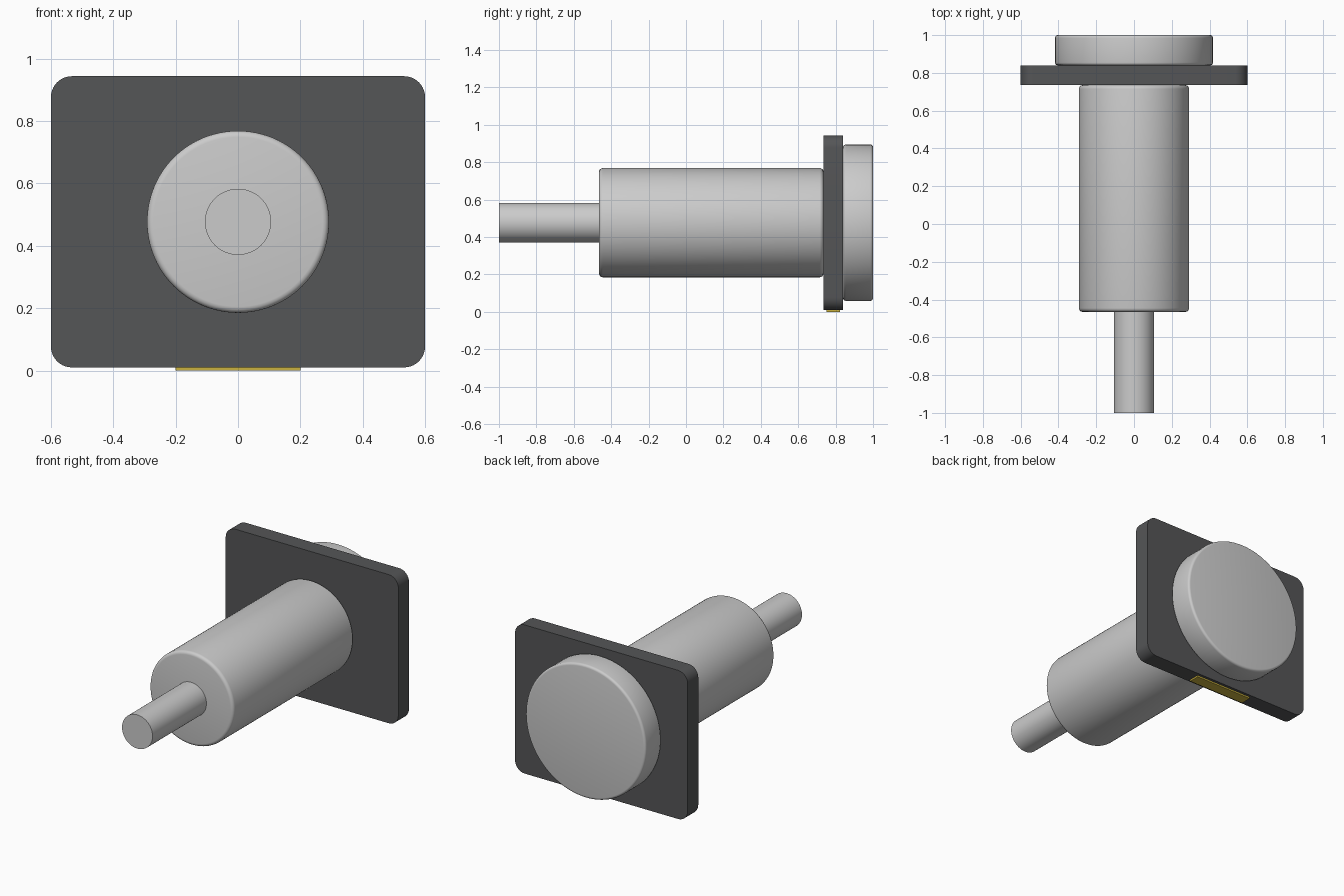
import bpy
import bmesh
import math
from mathutils import Matrix

if "Cube" in bpy.data.objects:
    bpy.data.objects.remove(bpy.data.objects["Cube"])

AXIS_Z = 0.477


def material(name, color):
    mat = bpy.data.materials.new(name)
    mat.diffuse_color = color
    mat.use_nodes = True
    mat.node_tree.nodes["Principled BSDF"].inputs["Base Color"].default_value = mat.diffuse_color
    return mat


def finish(name, bm, mat=None):
    bmesh.ops.recalc_face_normals(bm, faces=bm.faces[:])
    mesh = bpy.data.meshes.new(name)
    bm.to_mesh(mesh)
    bm.free()
    obj = bpy.data.objects.new(name, mesh)
    bpy.context.collection.objects.link(obj)
    if mat:
        mesh.materials.append(mat)
    bpy.ops.object.select_all(action='DESELECT')
    obj.select_set(True)
    bpy.context.view_layer.objects.active = obj
    bpy.ops.object.shade_smooth_by_angle(angle=math.radians(35))
    return obj


def cylinder_y(name, radius, y0, y1, rim=0.0):
    """Cylinder lying along y, with optionally rounded rims."""
    bm = bmesh.new()
    place = Matrix.Translation((0, (y0 + y1) / 2, AXIS_Z)) @ Matrix.Rotation(math.pi / 2, 4, 'X')
    bmesh.ops.create_cone(bm, cap_ends=True, segments=96, radius1=radius,
                          radius2=radius, depth=y1 - y0, matrix=place)
    if rim:
        edges = [e for e in bm.edges if abs(e.verts[0].co.y - e.verts[1].co.y) < 1e-4]
        bmesh.ops.bevel(bm, geom=edges, offset=rim, segments=4, profile=0.5, affect='EDGES')
    return finish(name, bm)


def block(name, size, center, mat, corner=0.0):
    """Box whose four edges running along y can be rounded."""
    bm = bmesh.new()
    place = Matrix.Translation(center) @ Matrix.Diagonal((*size, 1))
    bmesh.ops.create_cube(bm, size=1, matrix=place)
    if corner:
        edges = [e for e in bm.edges if abs(e.verts[0].co.y - e.verts[1].co.y) > 1e-4]
        bmesh.ops.bevel(bm, geom=edges, offset=corner, segments=10, profile=0.5, affect='EDGES')
    return finish(name, bm, mat)


dark = material("dark_grey", (0.09, 0.092, 0.095, 1))
yellow = material("yellow", (0.6, 0.45, 0.05, 1))

# Turned parts along the common axis
cylinder_y("shaft", 0.106, -1.0, -0.465)
cylinder_y("body", 0.292, -0.465, 0.735, rim=0.02)
cylinder_y("rear_disc", 0.418, 0.84, 1.0, rim=0.015)

# Mounting plate and the marker strip under it
block("mounting_plate", (1.2, 0.105, 0.934), (0, 0.7875, AXIS_Z), dark, corner=0.067)
block("marker_strip", (0.4, 0.07, 0.012), (0, 0.7875, 0.006), yellow)
